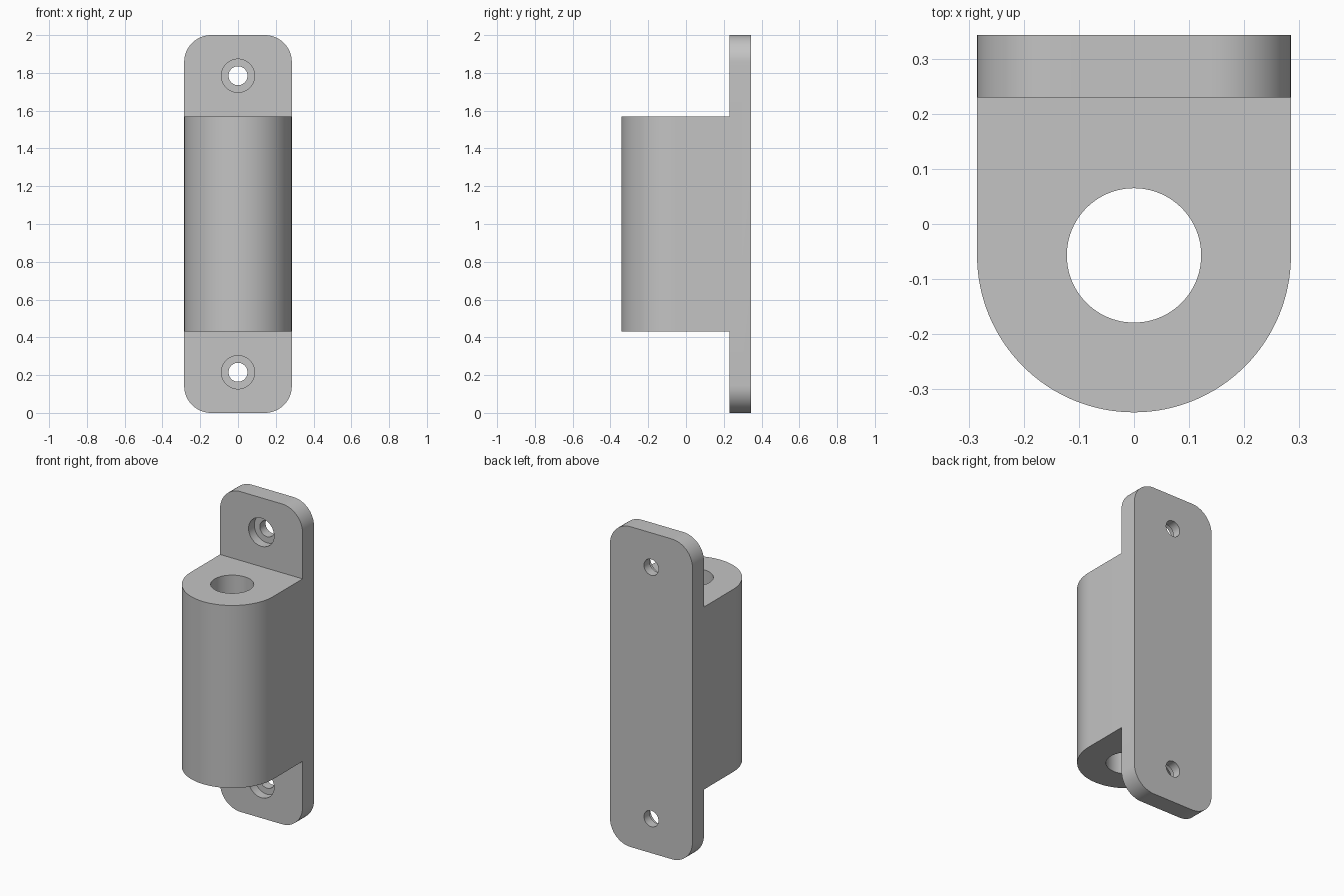
import bpy, bmesh, math
from mathutils import Matrix, Vector

if "Cube" in bpy.data.objects:
    bpy.data.objects.remove(bpy.data.objects["Cube"], do_unlink=True)

HALF_W = 0.285
PLATE_FRONT, BACK = 0.23, 0.343
BORE_Y = -0.057
BLOCK_Z = (0.43, 1.57)
SCREW_Z = (0.215, 1.785)

grey = bpy.data.materials.new("plain grey")
grey.use_nodes = True
colour = (0.55, 0.55, 0.55, 1)
grey.diffuse_color = colour
grey.node_tree.nodes["Principled BSDF"].inputs["Base Color"].default_value = colour


def arc(cx, cy, r, start, end, steps):
    angles = [math.radians(start + (end - start) * i / steps) for i in range(steps + 1)]
    return [(cx + r * math.cos(a), cy + r * math.sin(a)) for a in angles]


def prism(name, points, offset):
    """Extrude a closed 3D outline along the offset vector."""
    bm = bmesh.new()
    face = bm.faces.new([bm.verts.new(p) for p in points])
    top = bmesh.ops.extrude_face_region(bm, geom=[face])
    verts = [v for v in top["geom"] if isinstance(v, bmesh.types.BMVert)]
    bmesh.ops.translate(bm, verts=verts, vec=Vector(offset))
    bmesh.ops.recalc_face_normals(bm, faces=bm.faces)
    return add_object(name, bm)


def cylinder(name, centre, radius, depth, along_y=False):
    bm = bmesh.new()
    turn = Matrix.Rotation(math.pi / 2, 4, "X") if along_y else Matrix()
    bmesh.ops.create_cone(bm, cap_ends=True, segments=96, radius1=radius, radius2=radius,
                          depth=depth, matrix=Matrix.Translation(centre) @ turn)
    return add_object(name, bm)


def add_object(name, bm):
    mesh = bpy.data.meshes.new(name)
    bm.to_mesh(mesh)
    bm.free()
    mesh.materials.append(grey)
    obj = bpy.data.objects.new(name, mesh)
    bpy.context.collection.objects.link(obj)
    return obj


def combine(target, tool, operation):
    """Apply a boolean and remove the helper."""
    mod = target.modifiers.new(operation, "BOOLEAN")
    mod.operation, mod.object, mod.solver = operation, tool, "EXACT"
    bpy.context.view_layer.objects.active = target
    bpy.ops.object.modifier_apply(modifier=mod.name)
    bpy.data.objects.remove(tool, do_unlink=True)


# Back plate with rounded corners
r = 0.143
outline = []
for sx, cz, start in ((1, 2 - r, 0), (-1, 2 - r, 90), (-1, r, 180), (1, r, 270)):
    outline += arc(sx * (HALF_W - r), cz, r, start, start + 90, 16)
bracket = prism("mounting_bracket", [(x, PLATE_FRONT, z) for x, z in outline],
                (0, BACK - PLATE_FRONT, 0))

# Round-nosed block joined to the plate
nose = arc(0, BORE_Y, HALF_W, 180, 360, 64)
nose += [(HALF_W, PLATE_FRONT + 0.05), (-HALF_W, PLATE_FRONT + 0.05)]
block = prism("block", [(x, y, BLOCK_Z[0]) for x, y in nose],
              (0, 0, BLOCK_Z[1] - BLOCK_Z[0]))
combine(bracket, block, "UNION")

# Vertical bore
combine(bracket, cylinder("bore", (0, BORE_Y, 1), 0.122, 2), "DIFFERENCE")

# Counterbored screw holes
for z in SCREW_Z:
    combine(bracket, cylinder("screw_hole", (0, BACK, z), 0.05, 0.5, True), "DIFFERENCE")
    combine(bracket, cylinder("counterbore", (0, PLATE_FRONT, z), 0.088, 0.114, True),
            "DIFFERENCE")

# Smooth curves, sharp edges
bpy.ops.object.select_all(action="DESELECT")
bracket.select_set(True)
bpy.context.view_layer.objects.active = bracket
bpy.ops.object.shade_smooth_by_angle(angle=math.radians(30))
